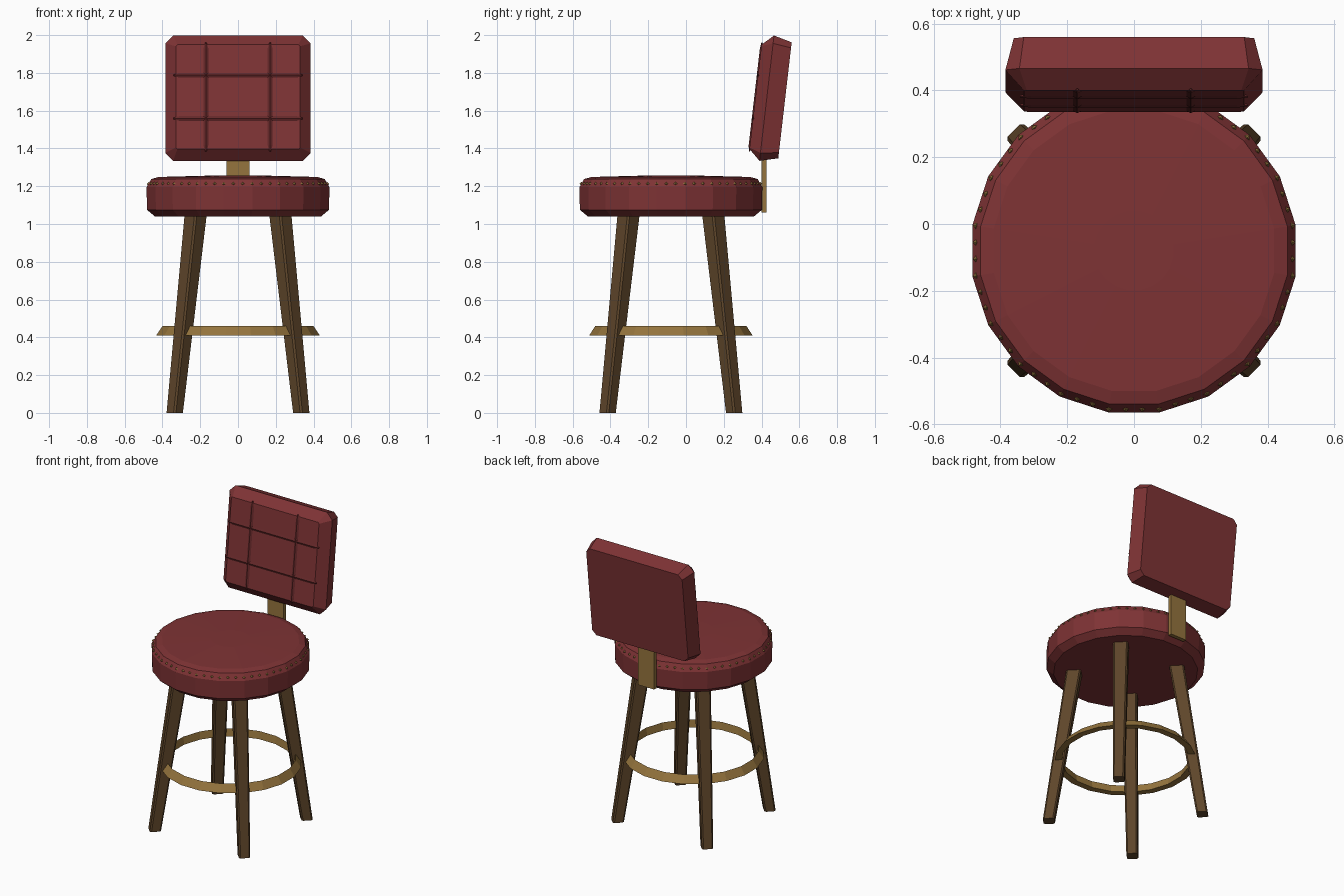
import bpy, bmesh, math
from mathutils import Vector, Matrix

if "Cube" in bpy.data.objects:
    bpy.data.objects.remove(bpy.data.objects["Cube"])

CY = -0.08          # centre of the round seat in y
N = 20              # sides of the round parts


def material(name, rgb):
    m = bpy.data.materials.new(name)
    m.diffuse_color = (*rgb, 1)
    m.use_nodes = True
    m.node_tree.nodes["Principled BSDF"].inputs["Base Color"].default_value = m.diffuse_color
    return m


red = material("red leather", (0.21, 0.033, 0.035))
dark_red = material("dark red seam", (0.13, 0.021, 0.022))
wood = material("brown wood", (0.112, 0.060, 0.023))
brass = material("brass", (0.30, 0.175, 0.047))


def finish(bm, name, mat):
    bmesh.ops.recalc_face_normals(bm, faces=bm.faces[:])
    me = bpy.data.meshes.new(name)
    bm.to_mesh(me)
    bm.free()
    me.materials.append(mat)
    ob = bpy.data.objects.new(name, me)
    bpy.context.collection.objects.link(ob)
    return ob


def loft(name, rings, mat, closed=False):
    """Skin equal-length rings of points; cap the ends unless closed."""
    bm = bmesh.new()
    vs = [[bm.verts.new(p) for p in r] for r in rings]
    pairs = list(zip(vs, vs[1:])) + ([(vs[-1], vs[0])] if closed else [])
    n = len(vs[0])
    for a, b in pairs:
        for i in range(n):
            j = (i + 1) % n
            bm.faces.new((a[i], a[j], b[j], b[i]))
    if not closed:
        bm.faces.new(vs[0])
        bm.faces.new(vs[-1])
    return finish(bm, name, mat)


def circle(r, z):
    return [(r * math.cos(t), CY + r * math.sin(t), z)
            for t in (2 * math.pi * (i + 0.5) / N for i in range(N))]


def cut_rect(w, h, c):
    """Rectangle of half size w, h with cut corners."""
    return [(w, -h + c), (w, h - c), (w - c, h), (-w + c, h),
            (-w, h - c), (-w, -h + c), (-w + c, -h), (w - c, -h)]


# Round padded seat
seat_profile = [(0.445, 1.04), (0.488, 1.075), (0.49, 1.195), (0.465, 1.238),
                (0.425, 1.249), (0.12, 1.257)]
loft("seat", [circle(r, z) for r, z in seat_profile], red)

# Brass studs around the upper edge of the seat
bm = bmesh.new()
count = 60
for k in range(count):
    t = 2 * math.pi * (k + 0.5) / count
    off = (t + math.pi / N) % (2 * math.pi / N) - math.pi / N
    r = 0.479 * math.cos(math.pi / N) / math.cos(off)
    bmesh.ops.create_uvsphere(
        bm, u_segments=4, v_segments=2, radius=0.01,
        matrix=Matrix.Translation((r * math.cos(t), CY + r * math.sin(t), 1.213))
        @ Matrix.Rotation(t, 4, 'Z'))
finish(bm, "seat_studs", brass)

# Four splayed, tapered legs turned to face outward
for name, sx, sy in (("front_left_leg", -1, -1), ("front_right_leg", 1, -1),
                     ("back_left_leg", -1, 1), ("back_right_leg", 1, 1)):
    turn = Matrix.Rotation(math.atan2(sy, sx), 3, 'Z')
    rings = []
    for z, d, s in ((0, 0.335, 0.035), (1.06, 0.223, 0.046)):
        centre = Vector((sx * d, CY + sy * d, z))
        rings.append([centre + turn @ Vector((x, y, 0))
                      for x, y in cut_rect(s, s, 0.009)])
    loft(name, rings, wood)

# Footrest ring with a triangular section
loft("footrest_ring", [circle(r, z) for r, z in
                       ((0.438, 0.41), (0.405, 0.46), (0.395, 0.41))],
     brass, closed=True)

# Brass bracket between seat and backrest
bm = bmesh.new()
bmesh.ops.create_cube(bm, size=1, matrix=Matrix.Translation((0, 0.414, 1.23))
                      @ Matrix.Diagonal((0.12, 0.026, 0.34, 1)))
finish(bm, "back_bracket", brass)

# Tilted backrest cushion, lofted from front to back
tilt = Matrix.Translation((0, 0.368, 1.673)) @ Matrix.Rotation(math.radians(-6.6), 4, 'X')
W, H = 0.385, 0.334
back = loft("backrest", [[(x, d, z) for x, z in cut_rect(W - i, H - i, c)]
                         for d, i, c in ((0, 0.056, 0.008), (0.06, 0, 0.042),
                                         (0.157, 0.025, 0.03))], red)
back.matrix_world = tilt


# Raised seams dividing the cushion front into nine panels
def seam(name, pos, half, vertical):
    rings = []
    for s, r in ((-half - 0.012, 0.004), (-half + 0.02, 0.013),
                 (half - 0.02, 0.013), (half + 0.012, 0.004)):
        ring = []
        for a, b in ((r, 0), (0, -r * 0.5), (-r, 0), (0, r)):
            ring.append((pos + a, b, s) if vertical else (s, b, pos + a))
        rings.append(ring)
    loft(name, rings, dark_red).matrix_world = tilt


for side, sgn in (("left", -1), ("right", 1)):
    seam(side + "_seam", sgn * 0.17, H - 0.056, True)
for level, sgn in (("lower", -1), ("upper", 1)):
    seam(level + "_seam", sgn * 0.115, W - 0.056, False)
